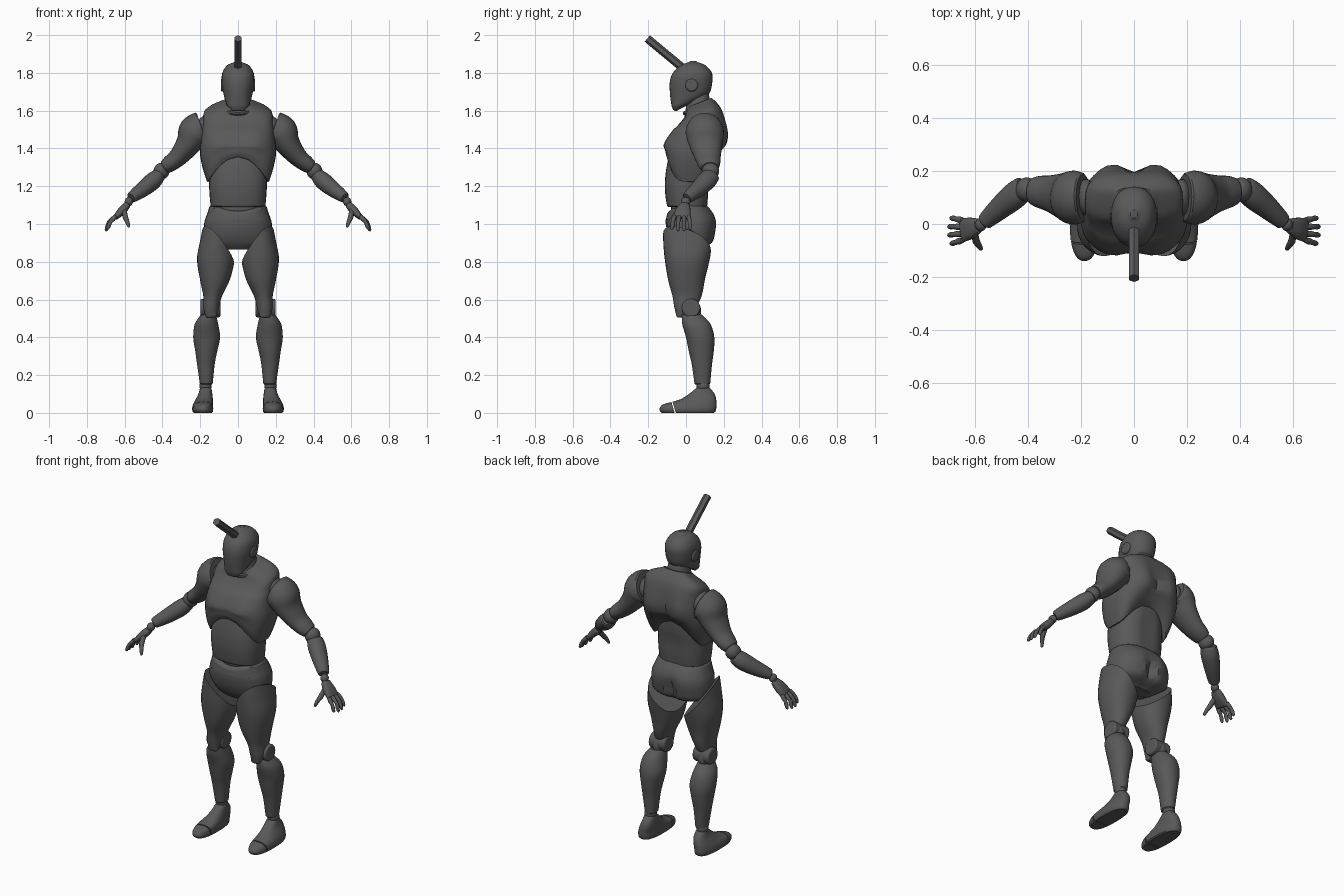
import bpy, bmesh
from math import cos, sin, pi, exp, radians, copysign
from mathutils import Vector

old = bpy.data.objects.get("Cube")
if old:
    bpy.data.objects.remove(old, do_unlink=True)

grey = bpy.data.materials.new("dark_grey")
grey.use_nodes = True
shade = (0.1, 0.1, 0.1, 1)
grey.diffuse_color = shade
grey.node_tree.nodes["Principled BSDF"].inputs["Base Color"].default_value = shade
parts = []


def register(obj, name):
    obj.name = name
    obj.data.materials.clear()
    obj.data.materials.append(grey)
    parts.append(obj)
    return obj


def smooth_rows(rows, steps=4):
    """Catmull-Rom interpolation between the given section rows."""
    result = []
    last = len(rows) - 1
    for i in range(last):
        a, b, c, d = (rows[max(0, min(last, i + k))] for k in (-1, 0, 1, 2))
        for step in range(steps):
            t = step / steps
            result.append([q + t * ((r - p) + t * ((2 * p - 5 * q + 4 * r - s)
                           + t * (3 * (q - r) + s - p))) / 2
                           for p, q, r, s in zip(a, b, c, d)])
    result.append(list(rows[last]))
    return result


def loft(name, rings, power=2.0, sides=32):
    """Skin rings of (centre, side vector, depth vector), with softened ends."""
    def rim(ring, neighbour):
        centre, u, v = ring
        out = u.cross(v).normalized()
        if out.dot(centre - neighbour[0]) < 0:
            out.negate()
        soft = lambda w: w * max(0.3, 1 - 0.007 / max(w.length, 0.001))
        return centre + out * 0.006, soft(u), soft(v)

    rings = [rim(rings[0], rings[1])] + rings + [rim(rings[-1], rings[-2])]
    bm = bmesh.new()
    loops = []
    for centre, u, v in rings:
        loop = []
        for i in range(sides):
            c, s = cos(2 * pi * i / sides), sin(2 * pi * i / sides)
            c = copysign(abs(c) ** (2 / power), c)
            s = copysign(abs(s) ** (2 / power), s)
            loop.append(bm.verts.new(centre + u * c + v * s))
        loops.append(loop)
    for low, high in zip(loops, loops[1:]):
        for i in range(sides):
            j = (i + 1) % sides
            bm.faces.new((low[i], low[j], high[j], high[i]))
    for loop, ring in ((loops[0], rings[0]), (loops[-1], rings[-1])):
        hub = bm.verts.new(ring[0])
        for i in range(sides):
            bm.faces.new((loop[i], loop[(i + 1) % sides], hub))
    bmesh.ops.recalc_face_normals(bm, faces=bm.faces)
    mesh = bpy.data.meshes.new(name)
    bm.to_mesh(mesh)
    bm.free()
    obj = bpy.data.objects.new(name, mesh)
    bpy.context.collection.objects.link(obj)
    return register(obj, name)


def column(name, rows, power=2.2, side=1):
    """Level sections: height, centre x, half width, front y, back y."""
    rings = [(Vector((side * x, (front + back) / 2, z)), Vector((max(w, 0.004), 0, 0)),
              Vector((0, max(back - front, 0.01) / 2, 0)))
             for z, x, w, front, back in smooth_rows(rows)]
    return loft(name, rings, power)


def limb(name, rows, side=1, sides=24, power=2.0, steps=4):
    """Sections square to a path: x, y, z, thickness, breadth."""
    rows = smooth_rows(rows, steps)
    points = [Vector((side * r[0], r[1], r[2])) for r in rows]
    rings = []
    for i, row in enumerate(rows):
        along = (points[min(i + 1, len(rows) - 1)] - points[max(i - 1, 0)]).normalized()
        u = along.cross(Vector((0, 1, 0))).normalized()
        rings.append((points[i], u * row[3], along.cross(u) * row[4]))
    return loft(name, rings, power, sides)


def clip(obj, point, normal):
    """Cut off and close everything on the normal's side of a plane."""
    bm = bmesh.new()
    bm.from_mesh(obj.data)
    bmesh.ops.bisect_plane(bm, geom=bm.verts[:] + bm.edges[:] + bm.faces[:],
                           plane_co=point, plane_no=normal, clear_outer=True)
    bmesh.ops.holes_fill(bm, edges=[e for e in bm.edges if e.is_boundary], sides=0)
    bmesh.ops.recalc_face_normals(bm, faces=bm.faces)
    bm.to_mesh(obj.data)
    bm.free()


def push(obj, centre, radius, amount):
    """Soft swelling or hollow in the y direction."""
    for v in obj.data.vertices:
        gap = [(a - b) / r for a, b, r in zip(v.co, centre, radius)]
        v.co.y += amount * exp(-sum(g * g for g in gap))


def ball(name, centre, size):
    bpy.ops.mesh.primitive_uv_sphere_add(segments=24, ring_count=14, radius=1, location=centre)
    obj = bpy.context.object
    obj.scale = size
    return register(obj, name)


def disc(name, centre, radius, depth):
    """Round joint with its axis from side to side."""
    bpy.ops.mesh.primitive_cylinder_add(vertices=32, radius=radius, depth=depth,
                                        location=centre, rotation=(0, pi / 2, 0))
    obj = register(bpy.context.object, name)
    bevel = obj.modifiers.new("soft_edge", "BEVEL")
    bevel.width = 0.008
    bevel.segments = 2
    return obj


# Head, crest blade and neck
column("head", [(1.605, 0, .035, -.068, -.04), (1.625, 0, .055, -.076, 0),
                (1.65, 0, .066, -.08, .06), (1.69, 0, .077, -.085, .122),
                (1.75, 0, .086, -.086, .139), (1.8, 0, .083, -.07, .137),
                (1.84, 0, .058, -.028, .103), (1.857, 0, .02, .015, .06)])
foot_of_blade, blade_tip = Vector((0, .03, 1.787)), Vector((0, -.205, 1.982))
axis = blade_tip - foot_of_blade
bpy.ops.mesh.primitive_cylinder_add(vertices=6, radius=.022, depth=axis.length,
                                    location=(foot_of_blade + blade_tip) / 2)
blade = register(bpy.context.object, "crest_blade")
blade.rotation_euler = axis.to_track_quat("Z", "Y").to_euler()
column("neck", [(1.54, 0, .08, -.01, .15), (1.62, 0, .068, .0, .135), (1.69, 0, .055, .02, .12)])
bpy.ops.mesh.primitive_torus_add(major_segments=32, minor_segments=8, major_radius=.07,
                                 minor_radius=.012, location=(0, .06, 1.61), rotation=(.35, 0, 0))
register(bpy.context.object, "neck_ring")

# Chest with pectorals, shoulder blades and an arched lower rim
chest = column("chest", [(1.225, 0, .165, -.095, .135), (1.3, 0, .188, -.108, .165),
                         (1.38, 0, .202, -.108, .192), (1.46, 0, .195, -.09, .208),
                         (1.54, 0, .186, -.045, .202), (1.6, 0, .18, -.01, .19),
                         (1.635, 0, .14, .0, .17), (1.66, 0, .085, .01, .145)], 2.9)
for side in (1, -1):
    push(chest, (side * .09, -.1, 1.42), (.075, .08, .05), -.02)
    push(chest, (side * .09, .2, 1.47), (.06, .08, .1), .022)
push(chest, (0, -.1, 1.43), (.02, .06, .07), .01)
push(chest, (0, .2, 1.43), (.04, .08, .13), -.02)
for v in chest.data.vertices:
    low = max(0, min(1, (1.42 - v.co.z) / .2))
    v.co.z += low * .135 * max(0, 1 - (v.co.x / .16) ** 2)
    high = max(0, min(1, (v.co.z - 1.5) / .15))
    v.co.z -= high * .4 * max(0, .13 - v.co.y)

# Abdomen, waist and briefs-shaped pelvis
abdomen = column("abdomen", [(1.095, 0, .145, -.1, .115), (1.15, 0, .15, -.109, .12),
                             (1.22, 0, .153, -.112, .122), (1.3, 0, .145, -.103, .13),
                             (1.38, 0, .11, -.085, .13)], 2.5)
push(abdomen, (0, .13, 1.2), (.03, .05, .15), -.012)
ball("waist_joint", (0, .01, 1.08), (.13, .09, .05))
pelvis = column("pelvis", [(.87, 0, .1, -.05, .08), (.9, 0, .165, -.075, .14),
                           (.95, 0, .18, -.097, .157), (1.01, 0, .178, -.108, .162),
                           (1.055, 0, .163, -.106, .147), (1.09, 0, .152, -.1, .12)], 2.3)
push(pelvis, (0, .15, .95), (.025, .08, .08), -.035)
for v in pelvis.data.vertices:
    if v.co.z > 1.03:
        v.co.z -= .035 * max(0, 1 - (v.co.x / .16) ** 2) * max(0, min(1, -v.co.y / .1))

for side, label in ((1, "left_"), (-1, "right_")):
    hip_normal = Vector((-side * 1.1, .45, 1))
    clip(pelvis, (0, 0, .78), -hip_normal)
    disc(label + "ear_cap", (side * .076, .03, 1.735), .034, .03)

    # Leg
    thigh = column(label + "thigh", [(1.06, .1, .075, -.105, .13), (.98, .11, .077, -.12, .147),
                                     (.9, .115, .088, -.12, .14), (.81, .118, .099, -.112, .125),
                                     (.705, .122, .079, -.095, .1), (.62, .134, .05, -.072, .083),
                                     (.56, .142, .042, -.062, .05),
                                     (.51, .142, .028, -.05, -.015)], 2.2, side)
    clip(thigh, (0, 0, .768), hip_normal)
    ball(label + "hip_joint", (side * .09, .01, .95), (.06, .07, .06))
    disc(label + "knee_joint", (side * .146, .027, .555), .049, .106)
    ball(label + "knee_core", (side * .15, .03, .54), (.04, .05, .06))
    column(label + "shin", [(.515, .158, .042, -.022, .09), (.47, .167, .062, -.02, .13),
                            (.4, .166, .071, .0, .15), (.325, .168, .058, .015, .147),
                            (.26, .17, .047, .03, .138), (.155, .168, .034, .045, .128)],
           2.1, side)
    ball(label + "ankle_joint", (side * .172, .09, .143), (.033, .035, .033))
    sole = [(.006, .186, .054, -.135, .155), (.022, .187, .056, -.14, .16),
            (.045, .185, .053, -.12, .161), (.07, .179, .046, -.035, .16),
            (.1, .173, .037, .015, .152), (.128, .171, .031, .05, .13)]
    seam = Vector((0, 1, .3))
    clip(column(label + "foot", sole, 2.4, side), (0, -.054, 0), -seam)
    clip(column(label + "toe", sole, 2.4, side), (0, -.06, 0), seam)

    # Arm
    limb(label + "upper_arm", [(.196, .1, 1.5, .094, .095), (.23, .1, 1.483, .09, .102),
                               (.262, .105, 1.425, .068, .09), (.315, .115, 1.357, .051, .07),
                               (.36, .122, 1.32, .044, .06), (.385, .125, 1.303, .038, .05)], side)
    ball(label + "shoulder_joint", (side * .18, .1, 1.5), (.04, .07, .07))
    ball(label + "elbow_joint", (side * .405, .13, 1.28), (.042, .046, .044))
    limb(label + "forearm", [(.42, .132, 1.258, .037, .048), (.45, .108, 1.228, .046, .052),
                             (.5, .066, 1.187, .042, .045), (.545, .026, 1.154, .034, .036),
                             (.563, .009, 1.141, .029, .031)], side)
    ball(label + "wrist_joint", (side * .578, -.002, 1.118), (.022, .025, .024))

    # Hand
    limb(label + "palm", [(.587, -.005, 1.1, .019, .027), (.615, -.015, 1.07, .022, .04),
                          (.648, -.024, 1.035, .014, .045)], side, power=2.5)
    names = ("little", "ring", "middle", "index")
    for i, finger in enumerate(names):
        reach = 0.008 * (1, 2, 2, 1)[i]
        base = Vector((.648, .014 - .025 * i, 1.04))
        bend = Vector((.668 + reach, .02 - .03 * i, 1.01))
        tip = Vector((.682 + reach, .022 - .032 * i, .983 - reach))
        path = [base, base.lerp(bend, .5), bend, bend.lerp(tip, .5), tip]
        girth = (.011, .0125, .0095, .011, .008)
        limb(label + finger + "_finger", [(*p, g, g) for p, g in zip(path, girth)],
             side, sides=10, steps=2)
    limb(label + "thumb", [(.602, -.035, 1.07, .013, .016), (.596, -.065, 1.035, .014, .014),
                           (.585, -.082, 1.01, .011, .011), (.578, -.093, .987, .008, .008)],
         side, sides=12, steps=2)

bpy.ops.object.select_all(action="DESELECT")
for obj in parts:
    obj.select_set(True)
bpy.context.view_layer.objects.active = parts[0]
bpy.ops.object.shade_smooth_by_angle(angle=radians(40))
